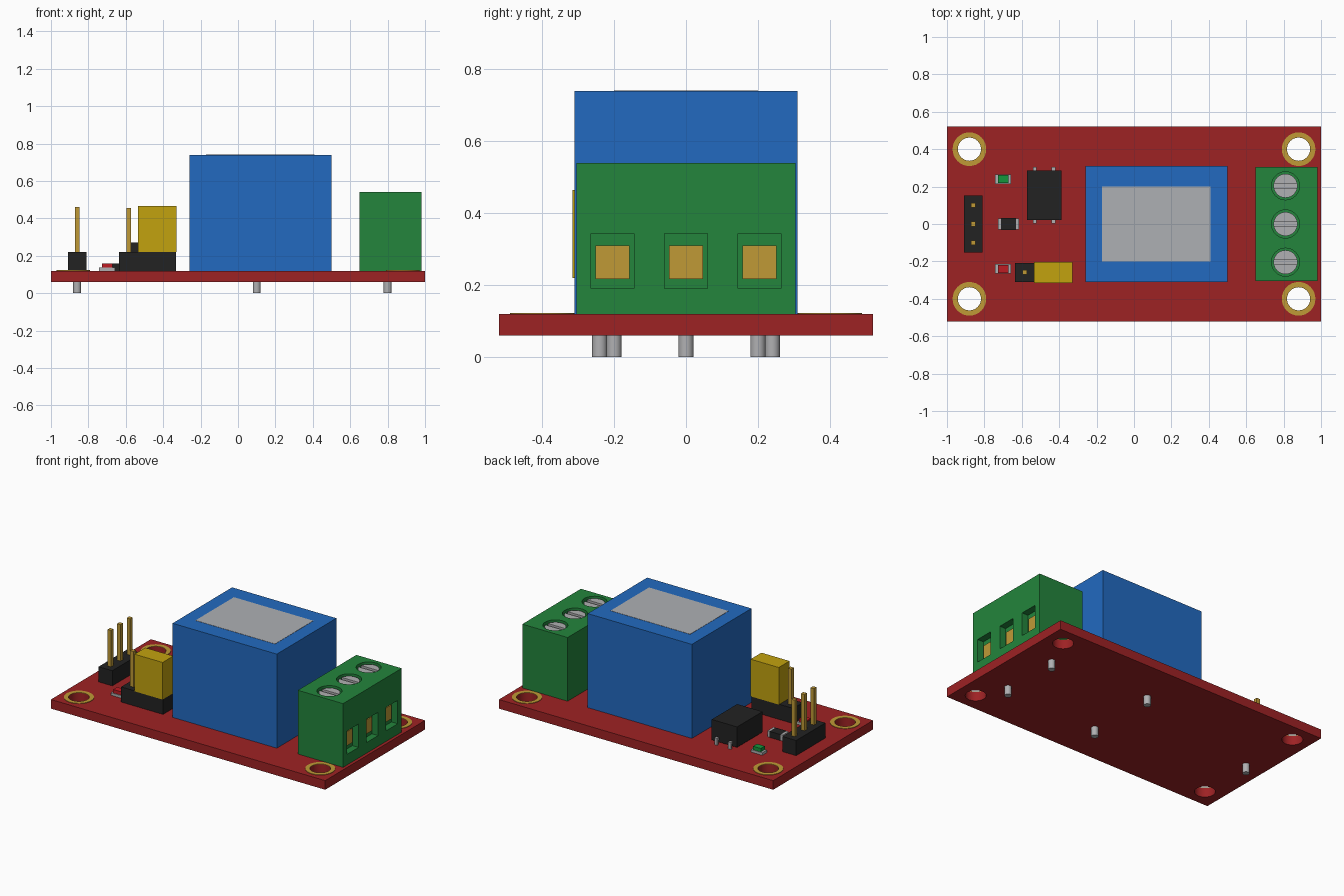
import bpy
import bmesh
import math
from mathutils import Matrix, Vector

if "Cube" in bpy.data.objects:
    bpy.data.objects.remove(bpy.data.objects["Cube"])


def material(name, r, g, b):
    """Flat material from 0-255 display values, stored as linear."""
    def lin(v):
        v /= 255
        return v / 12.92 if v <= 0.04045 else ((v + 0.055) / 1.055) ** 2.4
    colour = (lin(r), lin(g), lin(b), 1)
    mat = bpy.data.materials.new(name)
    mat.use_nodes = True
    mat.diffuse_color = colour
    mat.node_tree.nodes["Principled BSDF"].inputs["Base Color"].default_value = colour
    return mat


RED = material("board red", 158, 34, 36)
BLUE = material("relay blue", 34, 106, 192)
GREEN = material("terminal green", 35, 133, 60)
BLACK = material("plastic black", 34, 34, 34)
GOLD = material("contact gold", 192, 154, 54)
YELLOW = material("jumper yellow", 194, 162, 15)
SILVER = material("metal silver", 176, 176, 178)
LABEL = material("label grey", 174, 176, 180)
LED_GREEN = material("lamp green", 20, 150, 60)
LED_RED = material("lamp red", 190, 28, 36)


def box(cx, cy, z0, z1, sx, sy):
    """Box part: centre, bottom, top, width and depth."""
    def add(bm):
        bmesh.ops.create_cube(bm, size=1, matrix=Matrix.LocRotScale(
            Vector((cx, cy, (z0 + z1) / 2)), None, Vector((sx, sy, z1 - z0))))
    return add


def rod(cx, cy, z0, z1, r):
    """Upright cylinder part."""
    def add(bm):
        bmesh.ops.create_cone(bm, cap_ends=True, segments=32, radius1=r, radius2=r,
                              depth=z1 - z0,
                              matrix=Matrix.Translation((cx, cy, (z0 + z1) / 2)))
    return add


def make(name, mat, parts, cuts=(), smooth=False):
    """Join parts into one object, carve the cuts out of it."""
    def mesh_object(label, pieces):
        bm = bmesh.new()
        for piece in pieces:
            piece(bm)
        mesh = bpy.data.meshes.new(label)
        bm.to_mesh(mesh)
        bm.free()
        mesh.materials.append(mat)
        ob = bpy.data.objects.new(label, mesh)
        bpy.context.collection.objects.link(ob)
        return ob

    ob = mesh_object(name, parts)
    bpy.ops.object.select_all(action="DESELECT")
    bpy.context.view_layer.objects.active = ob
    ob.select_set(True)
    if cuts:
        cutter = mesh_object(name + "_cutter", cuts)
        cutter.hide_render = True
        mod = ob.modifiers.new("cut", "BOOLEAN")
        mod.operation = "DIFFERENCE"
        mod.solver = "EXACT"
        mod.object = cutter
        bpy.ops.object.modifier_apply(modifier=mod.name)
        bpy.data.objects.remove(cutter)
    if smooth:
        bpy.ops.object.shade_smooth_by_angle(angle=math.radians(30))
    return ob


TOP = 0.12  # upper surface of the board
corners = [(x, y) for x in (-0.88, 0.88) for y in (-0.4, 0.4)]
rows = (-0.204, 0, 0.204)

# Board with four plated mounting holes
holes = [rod(x, y, 0, 0.2, 0.062) for x, y in corners]
make("circuit_board", RED, [box(0, 0, 0.06, TOP, 2, 1.04)], holes, True)
make("mounting_rings", GOLD, [rod(x, y, TOP, TOP + 0.003, 0.09) for x, y in corners],
     holes, True)

# Solder pins under the board
solder = [(0.8, -0.2), (0.8, 0.2), (0.1, -0.24), (0.1, 0.24), (-0.86, 0)]
make("solder_pins", SILVER, [rod(x, y, 0, 0.065, 0.021) for x, y in solder], smooth=True)

# Relay with top label
make("relay_case", BLUE, [box(0.12, 0, TOP, 0.74, 0.76, 0.62)])
make("relay_label", LABEL, [box(0.12, 0, 0.739, 0.7415, 0.58, 0.4)])

# Screw terminal: wells on top, wire openings on the side
wells = [rod(0.81, y, 0.5, 0.6, 0.075) for y in rows]
openings = [box(0.98, y, 0.19, 0.344, 0.09, 0.12) for y in rows]
make("terminal_block", GREEN, [box(0.815, 0, TOP, 0.54, 0.33, 0.61)], wells + openings, True)
make("terminal_screws", SILVER, [rod(0.81, y, 0.495, 0.53, 0.064) for y in rows],
     [box(0.81, y, 0.515, 0.6, 0.2, 0.024) for y in rows], True)
make("terminal_contacts", GOLD, [box(0.937, y, 0.217, 0.31, 0.012, 0.095) for y in rows])

# Input pin header
make("header_base", BLACK, [box(-0.86, 0, TOP, 0.22, 0.1, 0.305)])
make("header_pins", GOLD, [box(-0.86, y, 0.2, 0.46, 0.025, 0.025) for y in (-0.1, 0, 0.1)])

# Jumper header with cap
make("jumper_base", BLACK, [box(-0.483, -0.259, TOP, 0.22, 0.305, 0.1)])
make("jumper_pin", GOLD, [box(-0.584, -0.258, 0.2, 0.455, 0.025, 0.025)])
make("jumper_cap", YELLOW, [box(-0.432, -0.259, 0.22, 0.465, 0.205, 0.112)])

# Optocoupler chip with bent leads
make("chip_body", BLACK, [box(-0.48, 0.153, 0.135, 0.27, 0.185, 0.265)])
leads = []
for x in (-0.53, -0.43):
    for side in (-1, 1):
        leads.append(box(x, 0.153 + side * 0.135, 0.15, 0.165, 0.02, 0.03))
        leads.append(box(x, 0.153 + side * 0.145, TOP, 0.165, 0.02, 0.012))
make("chip_leads", SILVER, leads)

# Surface resistor
make("resistor_body", BLACK, [box(-0.672, 0, TOP, 0.16, 0.08, 0.064)])
make("resistor_ends", SILVER, [box(-0.672 + s * 0.048, 0, TOP, 0.16, 0.016, 0.06)
                               for s in (-1, 1)])

# Indicator lamps
for name, mat, y in (("power", LED_GREEN, 0.24), ("signal", LED_RED, -0.24)):
    make(name + "_lamp_base", SILVER, [box(-0.7, y, TOP, 0.137, 0.084, 0.05)])
    make(name + "_lamp_lens", mat, [box(-0.7, y, 0.137, 0.16, 0.056, 0.042)])
